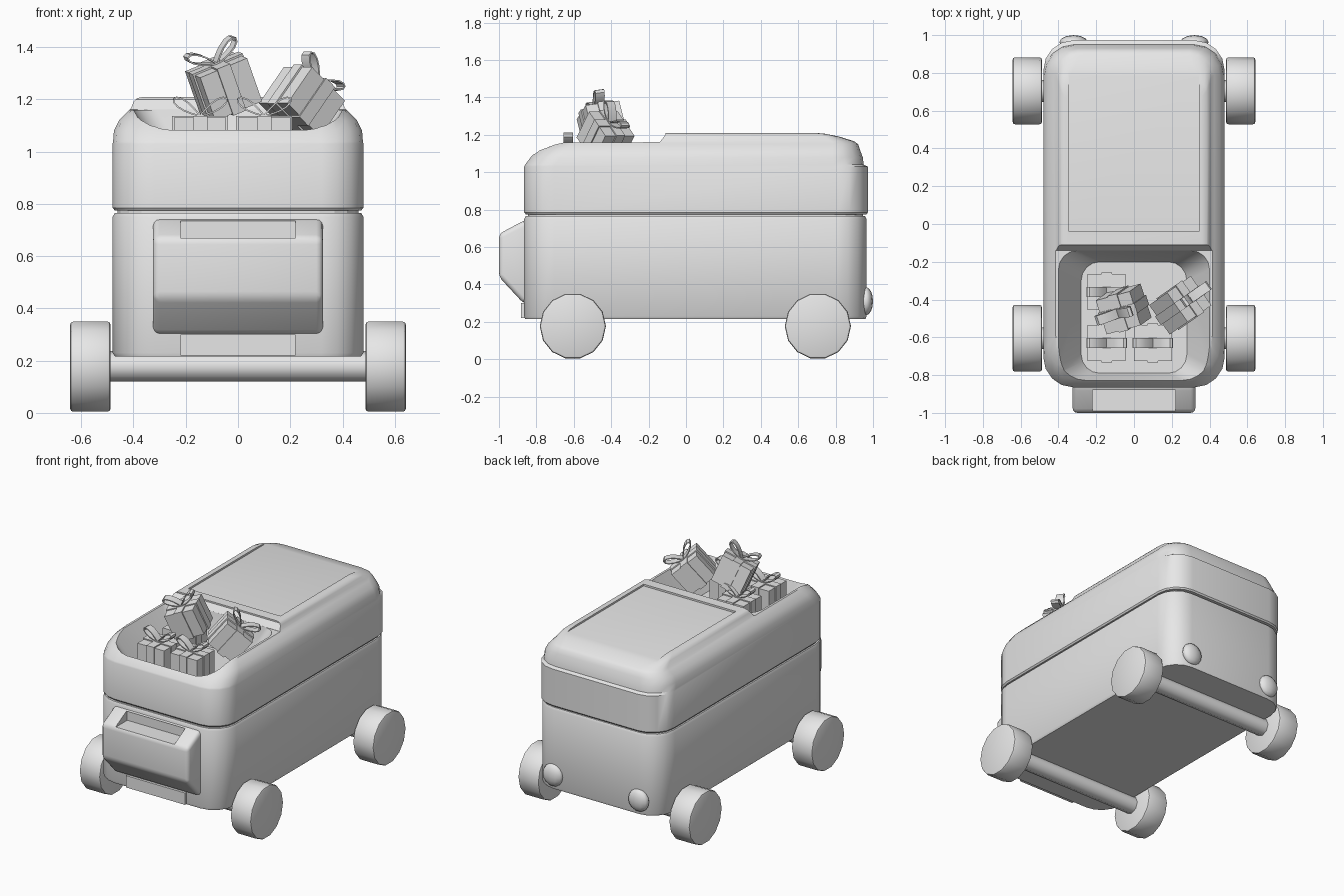
import bpy, bmesh, math
from mathutils import Matrix, Vector

if "Cube" in bpy.data.objects:
    bpy.data.objects.remove(bpy.data.objects["Cube"])

grey = bpy.data.materials.new("plain_grey")
grey.use_nodes = True
grey.diffuse_color = (0.8, 0.8, 0.8, 1)
grey.node_tree.nodes["Principled BSDF"].inputs["Base Color"].default_value = (0.8, 0.8, 0.8, 1)


def finish(name, bm):
    bmesh.ops.recalc_face_normals(bm, faces=bm.faces)
    mesh = bpy.data.meshes.new(name)
    bm.to_mesh(mesh)
    bm.free()
    mesh.materials.append(grey)
    ob = bpy.data.objects.new(name, mesh)
    bpy.context.collection.objects.link(ob)
    return ob


def activate(ob):
    bpy.ops.object.select_all(action="DESELECT")
    ob.select_set(True)
    bpy.context.view_layer.objects.active = ob


def smooth(ob, angle=35):
    activate(ob)
    bpy.ops.object.shade_smooth_by_angle(angle=math.radians(angle))


def apply(ob, kind, **settings):
    mod = ob.modifiers.new(kind.lower(), kind)
    for key, value in settings.items():
        setattr(mod, key, value)
    activate(ob)
    bpy.ops.object.modifier_apply(modifier=mod.name)


def cut(ob, cutter):
    apply(ob, "BOOLEAN", object=cutter, operation="DIFFERENCE", solver="EXACT")
    bpy.data.objects.remove(cutter)


def rounded_rect(hx, y0, y1, r, steps=4):
    corners = [(hx - r, y1 - r), (r - hx, y1 - r), (r - hx, y0 + r), (hx - r, y0 + r)]
    for quarter, (cx, cy) in enumerate(corners):
        for i in range(steps + 1):
            a = math.pi / 2 * (quarter + i / steps)
            yield cx + r * math.cos(a), cy + r * math.sin(a)


def loft(name, rings):
    """Stack rounded rectangles given as (z, half width, front, back, radius)."""
    bm = bmesh.new()
    loops = [[bm.verts.new((x, y, z)) for x, y in rounded_rect(hx, y0, y1, r)]
             for z, hx, y0, y1, r in rings]
    for low, high in zip(loops, loops[1:]):
        for i in range(len(low)):
            j = (i + 1) % len(low)
            bm.faces.new((low[i], low[j], high[j], high[i]))
    bm.faces.new(loops[0])
    bm.faces.new(loops[-1])
    return finish(name, bm)


def box(name, size, centre, matrix=Matrix()):
    bm = bmesh.new()
    bmesh.ops.create_cube(bm, size=1, matrix=matrix @ Matrix.Translation(centre) @ Matrix.Diagonal((*size, 1)))
    return finish(name, bm)


def cylinder(name, radius, length, centre, sides):
    bm = bmesh.new()
    bmesh.ops.create_cone(bm, cap_ends=True, segments=sides, radius1=radius, radius2=radius, depth=length,
                          matrix=Matrix.Translation(centre) @ Matrix.Rotation(math.pi / 2, 4, "Y"))
    return finish(name, bm)


# Lower body and the recessed seam above it
smooth(loft("lower_body", [(0.215, 0.47, -0.86, 0.96, 0.15), (0.23, 0.48, -0.865, 0.965, 0.16),
                           (0.75, 0.48, -0.865, 0.965, 0.16), (0.765, 0.472, -0.857, 0.957, 0.15)]))
loft("seam", [(0.75, 0.462, -0.845, 0.945, 0.15), (0.79, 0.462, -0.845, 0.945, 0.15)])

# Upper body: rounded shoulders, open cargo tray, recessed roof panel
upper = loft("upper_body", [(0.775, 0.472, -0.857, 0.965, 0.15), (0.785, 0.48, -0.865, 0.973, 0.16),
                            (1.03, 0.48, -0.865, 0.973, 0.16), (1.04, 0.478, -0.86, 0.95, 0.16),
                            (1.08, 0.475, -0.83, 0.945, 0.16), (1.12, 0.455, -0.79, 0.93, 0.15),
                            (1.15, 0.425, -0.74, 0.92, 0.13), (1.165, 0.41, -0.70, 0.90, 0.12),
                            (1.19, 0.40, -0.6, 0.82, 0.08), (1.205, 0.385, -0.6, 0.75, 0.05),
                            (1.21, 0.36, -0.6, 0.70, 0.04)])
cut(upper, loft("tray_cutter", [(0.95, 0.28, -0.79, -0.2, 0.1), (1.16, 0.4, -0.85, -0.14, 0.1),
                                (1.161, 0.6, -1.2, -0.14, 0.02), (1.2, 0.6, -1.2, -0.11, 0.02),
                                (1.4, 0.6, -1.2, -0.11, 0.02)]))
cut(upper, box("panel_cutter", (0.69, 0.88, 0.1), (0, 0.4, 1.248)))
smooth(upper)

# Front bulge with a slot in its sloping top
bm = bmesh.new()
profile = [(-0.8, 0.745), (-0.86, 0.745), (-1.0, 0.67), (-1.0, 0.44), (-0.87, 0.3), (-0.8, 0.3)]
face = bm.faces.new([bm.verts.new((-0.325, y, z)) for y, z in profile])
side = bmesh.ops.extrude_face_region(bm, geom=[face])["geom"]
bmesh.ops.translate(bm, vec=(0.65, 0, 0), verts=[v for v in side if isinstance(v, bmesh.types.BMVert)])
bulge = finish("front_bulge", bm)
apply(bulge, "BEVEL", width=0.025, segments=3, limit_method="ANGLE", angle_limit=math.radians(25))
cut(bulge, box("slot_cutter", (0.44, 0.16, 0.065), (0, -0.95, 0.7025)))
smooth(bulge)
box("front_step", (0.44, 0.1, 0.08), (0, -0.832, 0.26))

# Wheels, axles and rear lamps
for end, y in (("front", -0.605), ("rear", 0.705)):
    smooth(cylinder(end + "_axle", 0.058, 1.02, (0, y, 0.178), 8), 50)
    for side, s in (("left", 1), ("right", -1)):
        wheel = cylinder(f"{end}_{side}_wheel", 0.177, 0.155, (s * 0.565, y, 0.177), 14)
        apply(wheel, "BEVEL", width=0.012, segments=2, limit_method="ANGLE", angle_limit=math.radians(60))
        smooth(wheel)
for side, s in (("left", 1), ("right", -1)):
    bm = bmesh.new()
    bmesh.ops.create_uvsphere(bm, u_segments=12, v_segments=8, radius=1,
                              matrix=Matrix.Translation((s * 0.32, 0.962, 0.31)) @ Matrix.Diagonal((0.075, 0.038, 0.075, 1)))
    smooth(finish(side + "_rear_lamp", bm), 60)


def present(name, centre, turn, size):
    """A wrapped box with crossed ribbons and a two-loop bow."""
    sx, sy, sz = size
    m = Matrix.Translation(centre) @ turn
    box(name + "_box", size, (0, 0, 0), m)
    box(name + "_ribbon_across", (sx + 0.014, 0.055, sz + 0.014), (0, 0, 0), m)
    box(name + "_ribbon_along", (0.055, sy + 0.014, sz + 0.014), (0, 0, 0), m)
    for side, s in (("left", 1), ("right", -1)):
        bm = bmesh.new()
        rows = []
        for i in range(13):
            t = 2 * math.pi * i / 12
            reach = 0.06 * (1 - math.cos(t))
            swell = 0.02 * math.sin(t) * math.sin(t / 2)
            x, z = s * (reach * 0.85 - swell * 0.6), reach * 0.55 + swell
            rows.append([bm.verts.new(m @ Vector((x, w, sz / 2 + 0.007 + z))) for w in (-0.026, 0.026)])
        for a, b in zip(rows, rows[1:]):
            bm.faces.new((a[0], a[1], b[1], b[0]))
        bow = finish(f"{name}_bow_{side}", bm)
        apply(bow, "SOLIDIFY", thickness=0.006, offset=0)
        smooth(bow)


def turned(x, y, z):
    return (Matrix.Rotation(math.radians(z), 4, "Z") @ Matrix.Rotation(math.radians(y), 4, "Y")
            @ Matrix.Rotation(math.radians(x), 4, "X"))


# Presents in the tray
cube = (0.2, 0.19, 0.18)
present("present_front_right", (-0.145, -0.63, 1.04), turned(0, 0, 0), cube)
present("present_front_left", (0.1, -0.63, 1.04), turned(0, 0, 0), cube)
present("present_back_right", (-0.145, -0.36, 1.04), turned(0, 0, 0), cube)
present("present_top", (-0.055, -0.45, 1.25), turned(8, -22, 15), cube)
present("present_leaning", (0.245, -0.43, 1.19), turned(0, 40, 35), cube)
